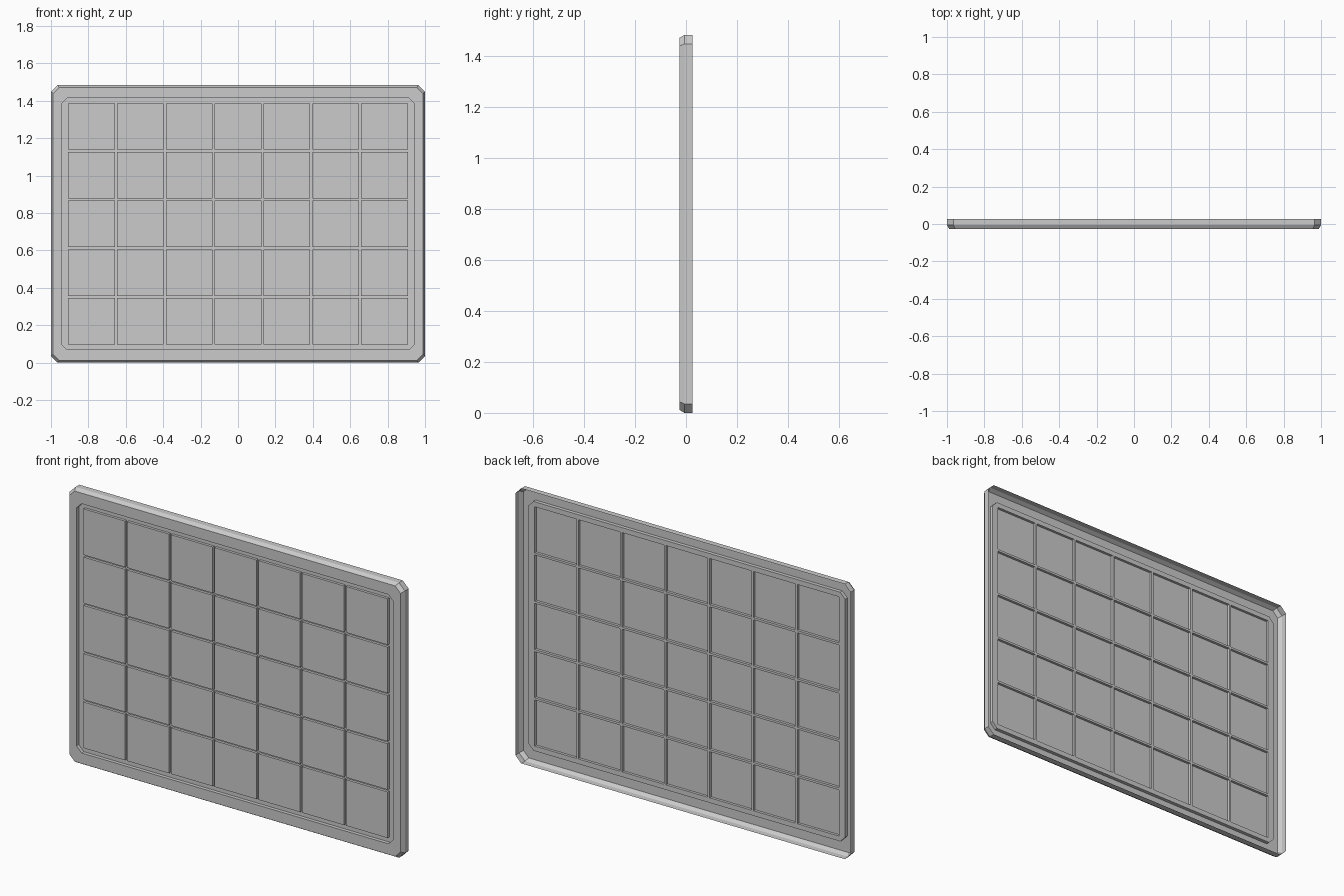
import bpy, bmesh

if "Cube" in bpy.data.objects:
    bpy.data.objects.remove(bpy.data.objects["Cube"])

HEIGHT = 1.483
MID_Z = HEIGHT / 2
BACK, BEVEL_Y, FRONT = 0.026, -0.006, -0.026
FLOOR, TILE_FACE = -0.007, -0.021
HOLE_X, HOLE_Z, HOLE_CUT = 0.945, 0.672, 0.03


def octagon(bm, hx, hz, cut, y):
    """Ring of verts: rectangle with cut corners, in the xz plane."""
    pts = [(hx, -hz + cut), (hx, hz - cut), (hx - cut, hz), (-hx + cut, hz),
           (-hx, hz - cut), (-hx, -hz + cut), (-hx + cut, -hz), (hx - cut, -hz)]
    return [bm.verts.new((x, y, z + MID_Z)) for x, z in pts]


def finish(bm, name):
    mesh = bpy.data.meshes.new(name)
    bm.normal_update()
    bm.to_mesh(mesh)
    bm.free()
    obj = bpy.data.objects.new(name, mesh)
    bpy.context.collection.objects.link(obj)
    return obj


# Frame: open-backed shell, bevelled front edge, walls running in to the recess
bm = bmesh.new()
rings = [octagon(bm, 1.0, MID_Z, 0.035, BACK),
         octagon(bm, 1.0, MID_Z, 0.035, BEVEL_Y),
         octagon(bm, 0.988, MID_Z - 0.012, 0.032, FRONT),
         octagon(bm, HOLE_X, HOLE_Z, HOLE_CUT, FRONT),
         octagon(bm, HOLE_X, HOLE_Z, HOLE_CUT, FLOOR)]
for a, b in zip(rings, rings[1:]):
    for i in range(8):
        j = (i + 1) % 8
        bm.faces.new((a[j], a[i], b[i], b[j]))
finish(bm, "frame")


def cuts(half, count, gap):
    """Start and end coordinate of each cell along one axis."""
    size = (2 * half - gap * (count - 1)) / count
    out = []
    for i in range(count):
        start = -half + i * (size + gap)
        out += [start, start + size]
    return out


# Panel: recessed floor with a grid of raised cells
bm = bmesh.new()
xs = cuts(0.908, 7, 0.012)
zs = cuts(0.645, 5, 0.012)
grid = [[bm.verts.new((x, FLOOR, z + MID_Z)) for z in zs] for x in xs]
cells = []
for i in range(len(xs) - 1):
    for k in range(len(zs) - 1):
        f = bm.faces.new((grid[i][k], grid[i + 1][k],
                          grid[i + 1][k + 1], grid[i][k + 1]))
        if i % 2 == 0 and k % 2 == 0:
            cells.append(f)

# Border between the grid and the frame
o = octagon(bm, HOLE_X, HOLE_Z, HOLE_CUT, FLOOR)
sides = [grid[-1], [c[-1] for c in reversed(grid)],
         list(reversed(grid[0])), [c[0] for c in grid]]
for s, inner in enumerate(sides):
    a, b, c = o[2 * s], o[2 * s + 1], o[(2 * s + 2) % 8]
    bm.faces.new([a, b] + list(reversed(inner)))
    bm.faces.new((b, c, inner[-1]))

# Raise the cells
for f in cells:
    base = list(f.verts)
    top = [bm.verts.new((v.co.x, TILE_FACE, v.co.z)) for v in base]
    bm.faces.remove(f)
    bm.faces.new(top)
    for i in range(4):
        j = (i + 1) % 4
        bm.faces.new((base[i], base[j], top[j], top[i]))
finish(bm, "solar_cells")
